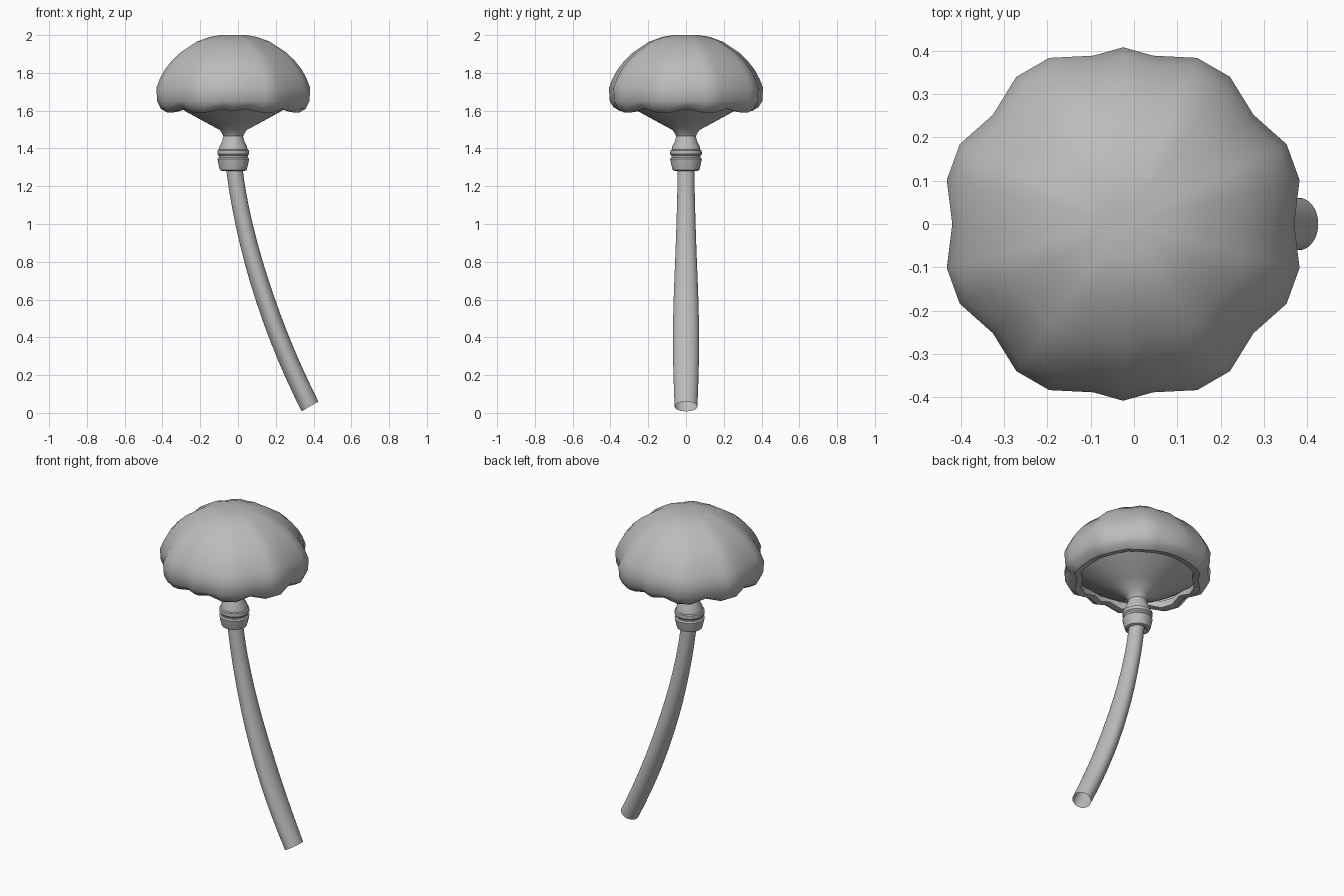
import bpy, bmesh
from math import cos, sin, pi, radians
from mathutils import Vector

if "Cube" in bpy.data.objects:
    bpy.data.objects.remove(bpy.data.objects["Cube"])

GREY = (0.5, 0.5, 0.5, 1)
grey = bpy.data.materials.new("matte grey")
grey.use_nodes = True
grey.diffuse_color = GREY
grey.node_tree.nodes["Principled BSDF"].inputs["Base Color"].default_value = GREY
AXIS = -0.025


def loft(name, rings, close_top=False, angle=35):
    """Skin a list of equal-sized point rings, counter-clockwise, from the bottom up."""
    bm = bmesh.new()
    loops = [[bm.verts.new(p) for p in ring] for ring in rings]
    n = len(loops[0])
    for low, high in zip(loops, loops[1:]):
        for i in range(n):
            j = (i + 1) % n
            bm.faces.new((low[i], low[j], high[j], high[i]))
    if close_top:
        bm.faces.new(loops[-1])
    mesh = bpy.data.meshes.new(name)
    bm.to_mesh(mesh)
    bm.free()
    mesh.materials.append(grey)
    obj = bpy.data.objects.new(name, mesh)
    bpy.context.collection.objects.link(obj)
    bpy.ops.object.select_all(action='DESELECT')
    obj.select_set(True)
    bpy.context.view_layer.objects.active = obj
    bpy.ops.object.shade_smooth_by_angle(angle=radians(angle))
    return obj


def lathe(name, profile, steps=32, angle=35):
    turns = [2 * pi * i / steps for i in range(steps)]
    return loft(name, [[(AXIS + r * cos(a), r * sin(a), z) for a in turns]
                       for r, z in profile], angle=angle)


# Scalloped cap: one quarter of lobes and grooves, mirrored around the axis
quarter = [(0, 0.94), (14, 1), (26, 1), (40, 0.935), (54, 1), (66, 1), (80, 0.94), (90, 0.972)]
half = quarter + [(180 - a, s) for a, s in quarter[-2::-1]]
outline = half + [(360 - a, s) for a, s in half[-2:0:-1]]
cap_profile = [(0.33, 1.64), (0.325, 1.595), (0.36, 1.59), (0.395, 1.61), (0.415, 1.65),
               (0.42, 1.72), (0.40, 1.77), (0.375, 1.815), (0.335, 1.865), (0.29, 1.907),
               (0.20, 1.965), (0.13, 1.99), (0.07, 2.0), (0.02, 2.0)]
cap_rings = []
for r, z in cap_profile:
    ring = []
    for a, s in outline:
        lift = (1 - s) * 0.3 if z < 1.62 else 0
        ring.append((AXIS + r * s * cos(radians(a)), r * s * sin(radians(a)), z + lift))
    cap_rings.append(ring)
loft("scalloped_cap", cap_rings, close_top=True)

# Funnel under the cap, running into the pinched neck
lathe("funnel_neck", [(0.076, 1.39), (0.073, 1.41), (0.058, 1.44), (0.052, 1.465),
                      (0.07, 1.497), (0.15, 1.54), (0.25, 1.595), (0.34, 1.655)])

# Ringed collar
lathe("collar", [(0.04, 1.29), (0.055, 1.28), (0.07, 1.285), (0.077, 1.31), (0.084, 1.345),
                 (0.076, 1.352), (0.077, 1.362), (0.084, 1.37), (0.083, 1.39), (0.07, 1.397)],
      angle=25)

# Curved open stem, wider across its depth than its width: x, z, depth radius, width radius
path = [(0.381, 0.034, 0.061, 0.052), (0.30, 0.20, 0.068, 0.052), (0.215, 0.40, 0.071, 0.051),
        (0.143, 0.60, 0.067, 0.050), (0.08, 0.80, 0.058, 0.048), (0.03, 1.0, 0.051, 0.045),
        (-0.005, 1.18, 0.046, 0.044), (-0.02, 1.30, 0.045, 0.044)]
stem_rings = []
for k, (x, z, depth, width) in enumerate(path):
    before, after = path[max(k - 1, 0)], path[min(k + 1, len(path) - 1)]
    tangent = Vector((after[0] - before[0], 0, after[1] - before[1])).normalized()
    if k == 0:
        tangent = Vector((-0.5, 0, 0.866))
    side = Vector((tangent.z, 0, -tangent.x))
    stem_rings.append([Vector((x, 0, z)) + side * width * cos(t) + Vector((0, depth * sin(t), 0))
                       for t in (2 * pi * i / 24 for i in range(24))])
stem = loft("curved_stem", stem_rings)
smooth = stem.modifiers.new("smooth bend", 'SUBSURF')
smooth.levels = smooth.render_levels = 1
